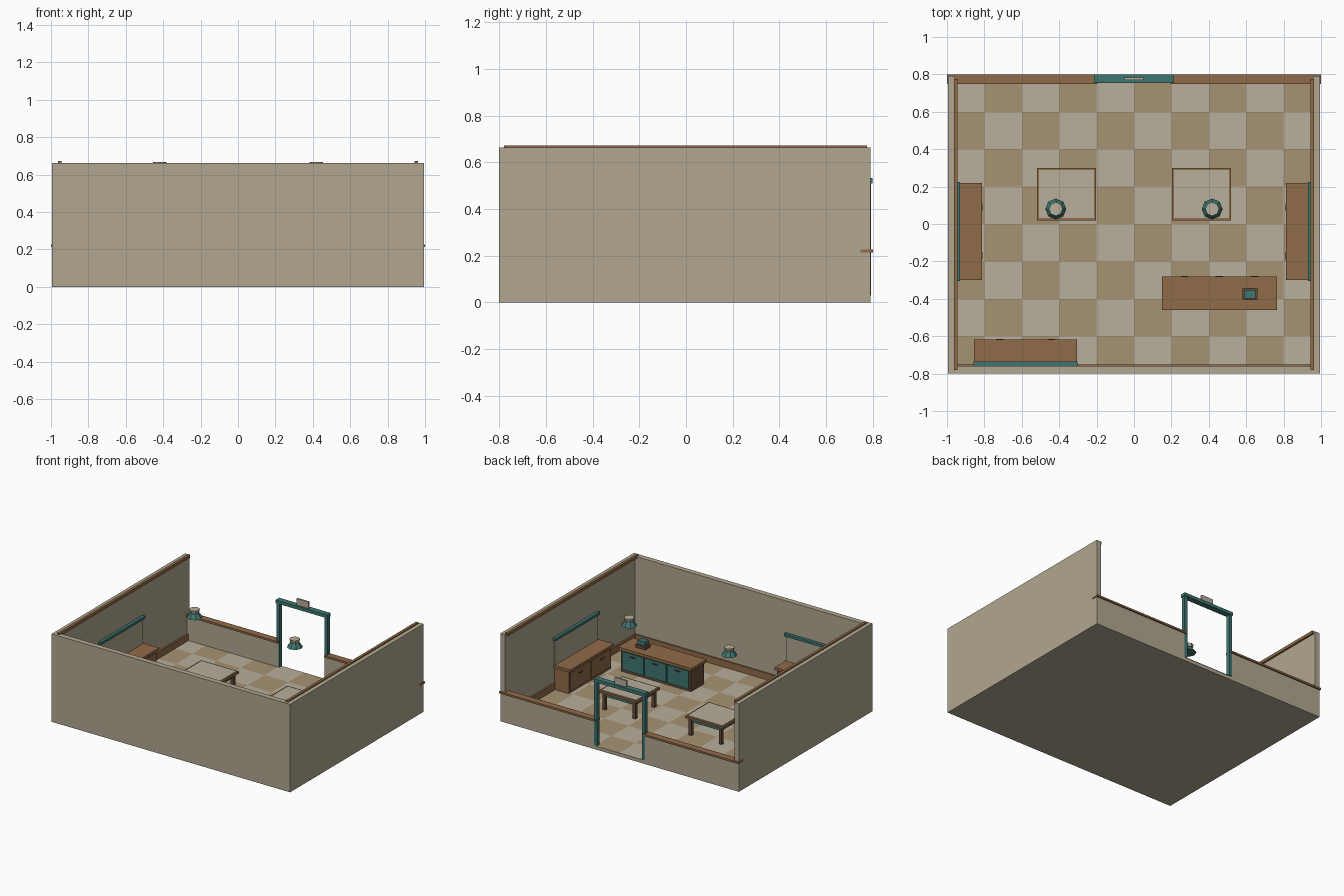
import bpy, bmesh
from math import radians
from mathutils import Matrix

if "Cube" in bpy.data.objects:
    bpy.data.objects.remove(bpy.data.objects["Cube"])


def mat(name, rgb):
    m = bpy.data.materials.new(name)
    m.diffuse_color = (*rgb, 1)
    m.use_nodes = True
    m.node_tree.nodes["Principled BSDF"].inputs["Base Color"].default_value = m.diffuse_color
    return m


WALL = mat("plaster", (0.44, 0.39, 0.28))
TILE = mat("tan_tile", (0.38, 0.29, 0.17))
WOOD = mat("wood", (0.28, 0.145, 0.065))
DARK = mat("dark_wood", (0.13, 0.07, 0.04))
TEAL = mat("teal", (0.05, 0.18, 0.16))
CREAM = mat("cream", (0.48, 0.43, 0.33))


def finish(name, bm, *mats):
    me = bpy.data.meshes.new(name)
    bm.to_mesh(me)
    bm.free()
    for m in mats:
        me.materials.append(m)
    ob = bpy.data.objects.new(name, me)
    bpy.context.collection.objects.link(ob)
    return ob


def box(name, x, y, z, m, place=None):
    """Box from (min, max) ranges, optionally moved by a matrix."""
    bm = bmesh.new()
    bmesh.ops.create_cube(bm, size=1)
    for v in bm.verts:
        v.co = [r[0] if c < 0 else r[1] for r, c in zip((x, y, z), v.co)]
    ob = finish(name, bm, m)
    if place:
        ob.matrix_world = place
    return ob


def span(s, a, b):
    """Range a..b on side s (+1 or -1)."""
    return tuple(sorted((s * a, s * b)))


def cone(name, x, y, z0, z1, r0, r1, m, sides=8):
    bm = bmesh.new()
    bmesh.ops.create_cone(bm, cap_ends=True, segments=sides, radius1=r0, radius2=r1,
                          depth=z1 - z0, matrix=Matrix.Translation((x, y, (z0 + z1) / 2)))
    return finish(name, bm, m)


F = 0.03  # floor level

# floor slab and checkered tiles
box("floor_slab", (-0.995, 0.995), (-0.8, 0.79), (0, 0.026), WALL)
bm = bmesh.new()
bmesh.ops.create_grid(bm, x_segments=10, y_segments=8, size=1,
                      matrix=Matrix.Diagonal((1, 0.8, 1, 1)))
for f in bm.faces:
    c = f.calc_center_median()
    f.material_index = int((c.x + 10) // 0.2 + (c.y + 10) // 0.2) % 2
for v in bm.verts:
    v.co.x = max(-0.99, min(0.99, v.co.x))
    v.co.y = max(-0.795, min(0.789, v.co.y))
    v.co.z = F
finish("floor_tiles", bm, CREAM, TILE)

# walls, trims, low back wall and door posts
box("front_wall", (-0.995, 0.995), (-0.8, -0.76), (0.026, 0.663), WALL)
box("front_baseboard", (-0.955, 0.955), (-0.76, -0.75), (F, 0.08), WOOD)
for s, side in ((-1, "left"), (1, "right")):
    box(side + "_wall", span(s, 0.957, 0.995), (-0.76, 0.79), (0.026, 0.663), WALL)
    box(side + "_top_trim", span(s, 0.943, 0.963), (-0.78, 0.775), (0.65, 0.672), WOOD)
    box(side + "_baseboard", span(s, 0.945, 0.957), (-0.75, 0.76), (F, 0.08), WOOD)
    box(side + "_low_wall", span(s, 0.195, 0.957), (0.76, 0.79), (0.026, 0.213), WALL)
    box(side + "_low_wall_cap", span(s, 0.195, 1.0), (0.748, 0.8), (0.213, 0.227), WOOD)
    box(side + "_door_post", span(s, 0.188, 0.212), (0.762, 0.793), (F, 0.512), TEAL)
box("door_header", (-0.215, 0.215), (0.755, 0.798), (0.51, 0.534), TEAL)
box("door_sign", (-0.05, 0.05), (0.77, 0.783), (0.534, 0.582), CREAM)


def cabinet(name, length, place):
    """Display cabinet with its back on local y=0, front facing +y."""
    h = length / 2
    box(name + "_body", (-h + 0.01, h - 0.01), (0, 0.12), (F, 0.197), WOOD, place)
    box(name + "_counter", (-h, h), (0, 0.138), (0.197, 0.217), WOOD, place)
    box(name + "_back_board", (-h + 0.005, h - 0.005), (0, 0.008), (0.217, 0.405), WALL, place)
    box(name + "_rail", (-h - 0.004, h + 0.004), (-0.003, 0.02), (0.405, 0.425), TEAL, place)
    for s in (-1, 1):
        box(name + "_door", span(s, 0.006, h - 0.02), (0.12, 0.128), (0.05, 0.185), WOOD, place)
        cx = s * h / 2
        box(name + "_handle", (cx - 0.02, cx + 0.02), (0.128, 0.14), (0.15, 0.158), DARK, place)


def place(x, y, deg):
    return Matrix.Translation((x, y, 0)) @ Matrix.Rotation(radians(deg), 4, 'Z')


cabinet("left_cabinet", 0.52, place(-0.95, -0.04, -90))
cabinet("right_cabinet", 0.52, place(0.95, -0.04, 90))
cabinet("front_cabinet", 0.55, place(-0.58, -0.756, 0))

# service counter with three teal panels
box("counter_body", (0.165, 0.75), (-0.45, -0.295), (F, 0.193), DARK)
box("counter_top", (0.15, 0.765), (-0.46, -0.28), (0.193, 0.214), WOOD)
for i in range(3):
    x = 0.18 + i * 0.187
    box("counter_panel", (x, x + 0.18), (-0.295, -0.286), (0.05, 0.185), TEAL)
    box("counter_handle", (x + 0.07, x + 0.11), (-0.286, -0.277), (0.16, 0.167), DARK)

# cash register
box("register_base", (0.58, 0.66), (-0.405, -0.343), (0.214, 0.238), DARK)
box("register_top", (0.59, 0.65), (-0.398, -0.352), (0.238, 0.268), TEAL)

# tables and pendant lamps
for s, side in ((-1, "left"), (1, "right")):
    box(side + "_table_rim", span(s, 0.202, 0.518), (0.02, 0.3), (0.157, 0.172), WOOD)
    box(side + "_table_top", span(s, 0.213, 0.507), (0.031, 0.289), (0.172, 0.177), CREAM)
    for y in (0.04, 0.268):
        box(side + "_table_apron", span(s, 0.235, 0.485), (y, y + 0.012), (0.13, 0.157), TEAL)
        for x in (0.222, 0.474):
            box(side + "_table_leg", span(s, x, x + 0.024),
                (y - 0.006, y + 0.018), (F, 0.157), DARK)
    for x in (0.228, 0.48):
        box(side + "_table_apron_end", span(s, x, x + 0.012), (0.058, 0.262), (0.13, 0.157), TEAL)
    lx = s * 0.418
    cone(side + "_lamp_shade", lx, 0.08, 0.608, 0.645, 0.056, 0.028, TEAL)
    cone(side + "_lamp_cap", lx, 0.08, 0.645, 0.668, 0.032, 0.037, CREAM)
